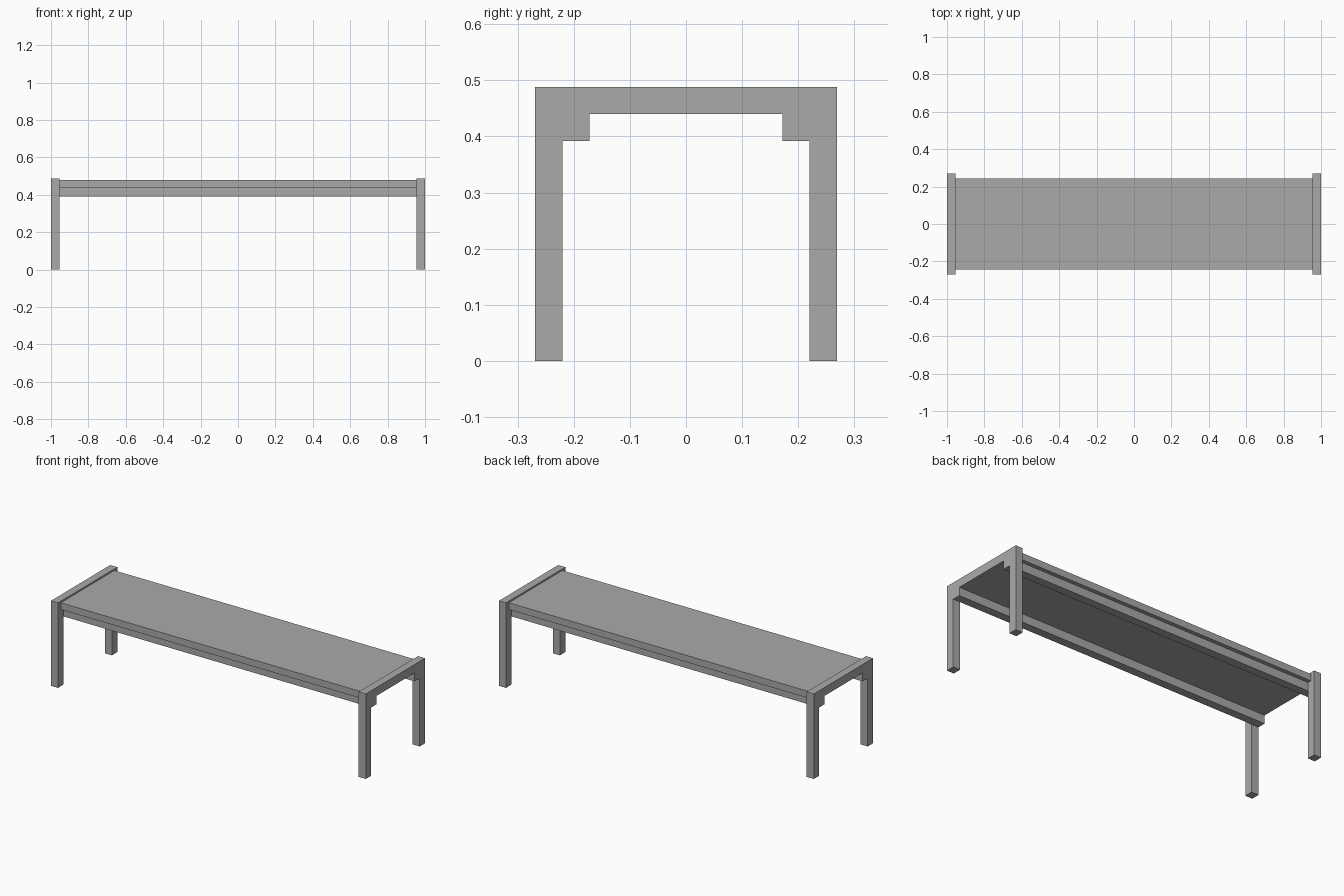
import bpy
import bmesh

cube = bpy.data.objects.get("Cube")
if cube:
    bpy.data.objects.remove(cube, do_unlink=True)

grey = bpy.data.materials.new("plain grey")
grey.use_nodes = True
colour = (0.4, 0.4, 0.4, 1)
grey.diffuse_color = colour
grey.node_tree.nodes["Principled BSDF"].inputs["Base Color"].default_value = colour

HALF_LENGTH = 1.0
FRAME_IN = 0.955          # inner face of the end frames
LEG_OUT, LEG_IN, RAIL_IN = 0.269, 0.22, 0.172
RAIL_LOW, SEAT_LOW, SEAT_TOP, FRAME_TOP = 0.392, 0.44, 0.479, 0.488


def extrude_along_x(name, profile, x0, x1):
    """Extrude a closed (y, z) profile from x0 to x1."""
    bm = bmesh.new()
    face = bm.faces.new([bm.verts.new((x0, y, z)) for y, z in profile])
    result = bmesh.ops.extrude_face_region(bm, geom=[face])
    moved = [v for v in result["geom"] if isinstance(v, bmesh.types.BMVert)]
    bmesh.ops.translate(bm, verts=moved, vec=(x1 - x0, 0, 0))
    bmesh.ops.recalc_face_normals(bm, faces=bm.faces)
    mesh = bpy.data.meshes.new(name)
    bm.to_mesh(mesh)
    bm.free()
    mesh.materials.append(grey)
    obj = bpy.data.objects.new(name, mesh)
    bpy.context.collection.objects.link(obj)
    return obj


def rectangle(y0, y1, z0, z1):
    return [(y0, z0), (y1, z0), (y1, z1), (y0, z1)]


# End frames: two legs, stepped corner blocks and a crossbar
half = [(LEG_OUT, FRAME_TOP), (LEG_OUT, 0), (LEG_IN, 0), (LEG_IN, RAIL_LOW),
        (RAIL_IN, RAIL_LOW), (RAIL_IN, SEAT_LOW)]
arch = half + [(-y, z) for y, z in reversed(half)]
for side, sign in (("left", 1), ("right", -1)):
    extrude_along_x(side + "_end_frame", arch, sign * FRAME_IN, sign * HALF_LENGTH)

# Seat board between the frames
extrude_along_x("seat", rectangle(-0.243, 0.243, SEAT_LOW, SEAT_TOP),
                -FRAME_IN, FRAME_IN)

# Long rails under the seat
for side, sign in (("back", 1), ("front", -1)):
    extrude_along_x(side + "_rail",
                    rectangle(sign * RAIL_IN, sign * LEG_IN, RAIL_LOW, SEAT_LOW),
                    -FRAME_IN, FRAME_IN)
